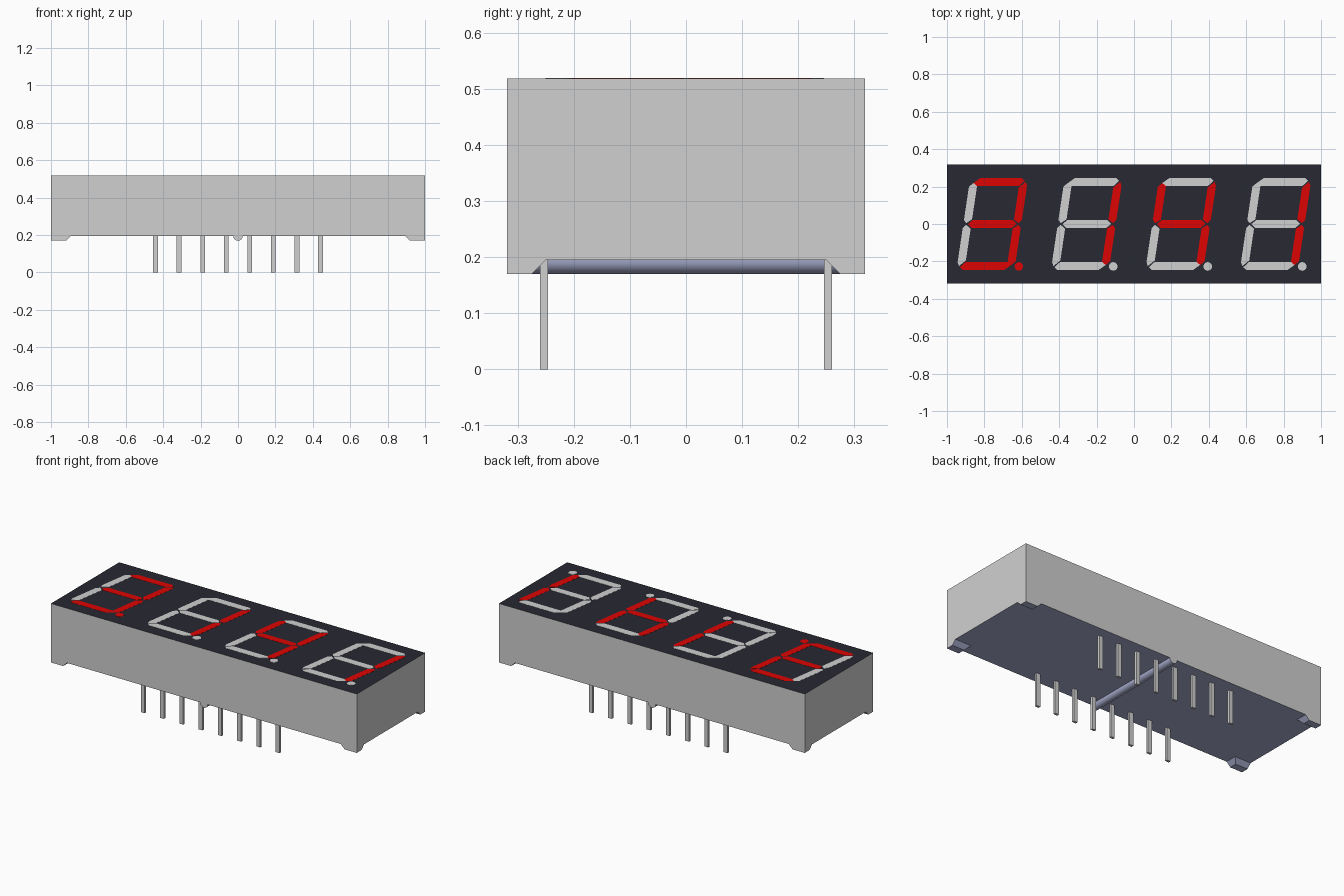
import bpy, bmesh, math

cube = bpy.data.objects.get("Cube")
if cube:
    bpy.data.objects.remove(cube, do_unlink=True)

HALF_Y, BASE, TOP = 0.319, 0.195, 0.518
FOOT_Z = 0.17
SLANT = 0.15


def material(name, rgb):
    m = bpy.data.materials.new(name)
    m.use_nodes = True
    m.diffuse_color = (*rgb, 1)
    bsdf = m.node_tree.nodes["Principled BSDF"]
    bsdf.inputs["Base Color"].default_value = (*rgb, 1)
    bsdf.inputs["Roughness"].default_value = 0.6
    return m


grey = material("light_grey", (0.63, 0.63, 0.63))
dark = material("dark_face", (0.021, 0.022, 0.032))
slate = material("slate_underside", (0.41, 0.44, 0.65))
red = material("lit_red", (0.73, 0.001, 0.001))


def finish(name, bm, mats, rule=None):
    """Turn a bmesh into an object, choosing each face's material by its normal."""
    bmesh.ops.recalc_face_normals(bm, faces=bm.faces)
    bm.normal_update()
    if rule:
        for f in bm.faces:
            f.material_index = rule(f.normal)
    mesh = bpy.data.meshes.new(name)
    bm.to_mesh(mesh)
    bm.free()
    for m in mats:
        mesh.materials.append(m)
    obj = bpy.data.objects.new(name, mesh)
    bpy.context.collection.objects.link(obj)
    return obj


def loft(bm, lower, upper):
    """Closed solid between two matching outlines."""
    a = [bm.verts.new(p) for p in lower]
    b = [bm.verts.new(p) for p in upper]
    bm.faces.new(a)
    bm.faces.new(b)
    for i in range(len(a)):
        j = (i + 1) % len(a)
        bm.faces.new((a[i], a[j], b[j], b[i]))


def rect(x0, x1, y0, y1, z):
    return [(x0, y0, z), (x1, y0, z), (x1, y1, z), (x0, y1, z)]


def box(bm, x0, x1, y0, y1, z0, z1):
    loft(bm, rect(x0, x1, y0, y1, z0), rect(x0, x1, y0, y1, z1))


# Housing: grey walls, dark face, slate underside
bm = bmesh.new()
box(bm, -1, 1, -HALF_Y, HALF_Y, BASE, TOP)
finish("housing", bm, [grey, dark, slate],
       lambda n: 1 if n.z > 0.5 else 2 if n.z < -0.5 else 0)

# Corner feet, flush outside and sloped inside
bm = bmesh.new()
for sx in (-1, 1):
    for sy in (-1, 1):
        loft(bm, rect(sx * 0.92, sx, sy * 0.275, sy * HALF_Y, FOOT_Z),
             rect(sx * 0.895, sx, sy * 0.25, sy * HALF_Y, BASE))
finish("corner_feet", bm, [grey, slate], lambda n: int(abs(n.z) > 0.1))

# Rounded rib across the underside
bm = bmesh.new()
arc = [(0.025 * math.cos(math.pi * i / 16), BASE - 0.025 * math.sin(math.pi * i / 16))
       for i in range(17)]
loft(bm, [(x, -HALF_Y, z) for x, z in arc], [(x, HALF_Y, z) for x, z in arc])
rib = finish("underside_rib", bm, [grey, slate], lambda n: int(abs(n.y) < 0.9))
bpy.context.view_layer.objects.active = rib
rib.select_set(True)
bpy.ops.object.shade_smooth_by_angle(angle=math.radians(40))
rib.select_set(False)

# Two rows of pins
for row, y in (("front_pins", -0.253), ("back_pins", 0.253)):
    bm = bmesh.new()
    for i in range(8):
        x = (i - 3.5) * 0.126
        box(bm, x - 0.0125, x + 0.0125, y - 0.007, y + 0.007, 0, BASE)
    finish(row, bm, [grey])

# Upright segment outlines; the other half of the digit is turned half a circle
SEG = {
    "a": [(-.134, .219), (-.1, .246), (.121, .246), (.139, .231), (.112, .203), (-.112, .203)],
    "b": [(.145, .225), (.155, .203), (.155, .022), (.14, .004), (.112, .025), (.112, .195)],
    "c": [(.14, -.004), (.155, -.022), (.155, -.2), (.134, -.219), (.112, -.203), (.112, -.025)],
    "g": [(-.13, 0), (-.107, .021), (.107, .021), (.13, 0), (.107, -.021), (-.107, -.021)],
}
for new, old in (("d", "a"), ("e", "b"), ("f", "c")):
    SEG[new] = [(-x, -y) for x, y in SEG[old]]
LIT = ["abcdgp", "bc", "bcfg", "bc"]


def plate(bm, outline):
    loft(bm, [(x, y, TOP - 0.001) for x, y in outline],
         [(x, y, TOP + 0.0008) for x, y in outline])


# Four slanted digits with decimal points
for i, lit in enumerate(LIT):
    cx = (i - 1.5) * 0.505
    shapes = {k: [(cx + x + SLANT * y, y) for x, y in pts] for k, pts in SEG.items()}
    shapes["p"] = [(cx + 0.142 + 0.023 * math.cos(math.tau * k / 20),
                    -0.227 + 0.023 * math.sin(math.tau * k / 20)) for k in range(20)]
    for label, mat, on in (("lit", red, True), ("unlit", grey, False)):
        bm = bmesh.new()
        for key, outline in shapes.items():
            if (key in lit) == on:
                plate(bm, outline)
        finish(f"digit_{i + 1}_{label}_segments", bm, [mat])
